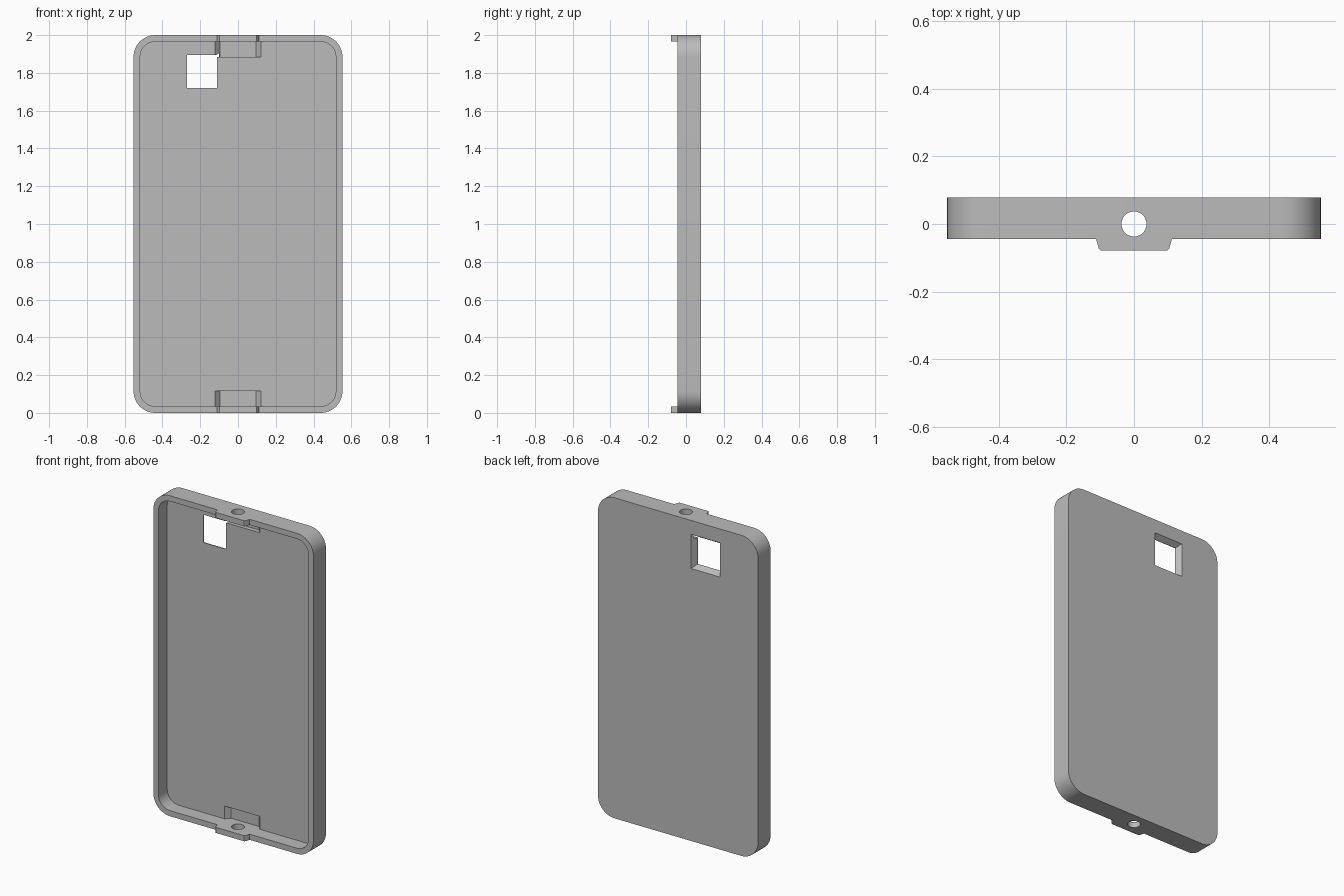
import bpy, bmesh, math

cube = bpy.data.objects.get("Cube")
if cube:
    bpy.data.objects.remove(cube, do_unlink=True)

grey = bpy.data.materials.new("plain_grey")
grey.use_nodes = True
colour = (0.5, 0.5, 0.5, 1)
grey.diffuse_color = colour
grey.node_tree.nodes["Principled BSDF"].inputs["Base Color"].default_value = colour

HALF_W, HEIGHT, WALL, RADIUS = 0.553, 2.0, 0.035, 0.115
FRONT, FLOOR, BACK, LIP = -0.045, 0.042, 0.079, -0.079


def loft(name, rings):
    """Closed solid skinned through matching rings of points."""
    bm = bmesh.new()
    loops = [[bm.verts.new(p) for p in ring] for ring in rings]
    n = len(loops[0])
    for a, b in zip(loops, loops[1:]):
        for i in range(n):
            j = (i + 1) % n
            bm.faces.new((a[i], a[j], b[j], b[i]))
    bm.faces.new(loops[0])
    bm.faces.new(loops[-1])
    bmesh.ops.recalc_face_normals(bm, faces=bm.faces)
    mesh = bpy.data.meshes.new(name)
    bm.to_mesh(mesh)
    bm.free()
    mesh.materials.append(grey)
    obj = bpy.data.objects.new(name, mesh)
    bpy.context.collection.objects.link(obj)
    return obj


def rounded(y, inset=0.0, steps=12):
    """Rounded upright outline at depth y."""
    r = RADIUS - inset
    cx, cz = HALF_W - RADIUS, HEIGHT / 2 - RADIUS
    pts = []
    for k, (sx, sz) in enumerate(((1, 1), (-1, 1), (-1, -1), (1, -1))):
        for s in range(steps + 1):
            a = math.pi / 2 * (k + s / steps)
            pts.append((sx * cx + r * math.cos(a), y,
                        HEIGHT / 2 + sz * cz + r * math.sin(a)))
    return pts


def rect(y, x, z, hw, hh):
    """Upright rectangle at depth y."""
    return [(x - hw, y, z - hh), (x + hw, y, z - hh),
            (x + hw, y, z + hh), (x - hw, y, z + hh)]


def combine(target, tool, operation):
    mod = target.modifiers.new(operation, "BOOLEAN")
    mod.operation, mod.solver, mod.object = operation, "EXACT", tool
    bpy.ops.object.select_all(action="DESELECT")
    bpy.context.view_layer.objects.active = target
    target.select_set(True)
    bpy.ops.object.modifier_apply(modifier=mod.name)
    bpy.data.objects.remove(tool, do_unlink=True)


# Outer shell
tray = loft("tray", [rounded(FRONT), rounded(BACK)])

# Tapered locating tabs on both end rims; the cavity trims their inner side
profile = [(-0.112, -0.02), (-0.112, FRONT), (-0.104, LIP + 0.006), (-0.098, LIP),
           (0.098, LIP), (0.104, LIP + 0.006), (0.112, FRONT), (0.112, -0.02)]
for z0, z1 in ((0, 0.06), (HEIGHT - 0.06, HEIGHT)):
    tab = loft("tab", [[(x, y, z) for x, y in profile] for z in (z0, z1)])
    combine(tray, tab, "UNION")

# Hollow interior
combine(tray, loft("cavity", [rounded(-0.2, WALL), rounded(FLOOR, WALL)]), "DIFFERENCE")

# Window flaring towards the back
wx, wz = -0.19, 1.807
window = loft("window", [rect(0, wx, wz, 0.079, 0.087), rect(FLOOR + 0.006, wx, wz, 0.079, 0.087),
                         rect(BACK + 0.01, wx, wz, 0.105, 0.113)])
combine(tray, window, "DIFFERENCE")

# Matching tapered sockets in the floor, and round holes through the end walls
for z_mid, z_wall in ((0.075, 0), (HEIGHT - 0.075, HEIGHT)):
    socket = loft("socket", [rect(0, 0, z_mid, 0.122, 0.04), rect(FLOOR, 0, z_mid, 0.122, 0.04),
                             rect(FLOOR + 0.028, 0, z_mid, 0.096, 0.04)])
    combine(tray, socket, "DIFFERENCE")
    angles = [math.tau * i / 48 for i in range(48)]
    hole = loft("hole", [[(0.037 * math.cos(a), 0.037 * math.sin(a), z_wall + dz) for a in angles]
                         for dz in (-0.06, 0.06)])
    combine(tray, hole, "DIFFERENCE")

bpy.ops.object.select_all(action="DESELECT")
tray.select_set(True)
bpy.context.view_layer.objects.active = tray
bpy.ops.object.shade_smooth_by_angle(angle=math.radians(30))
